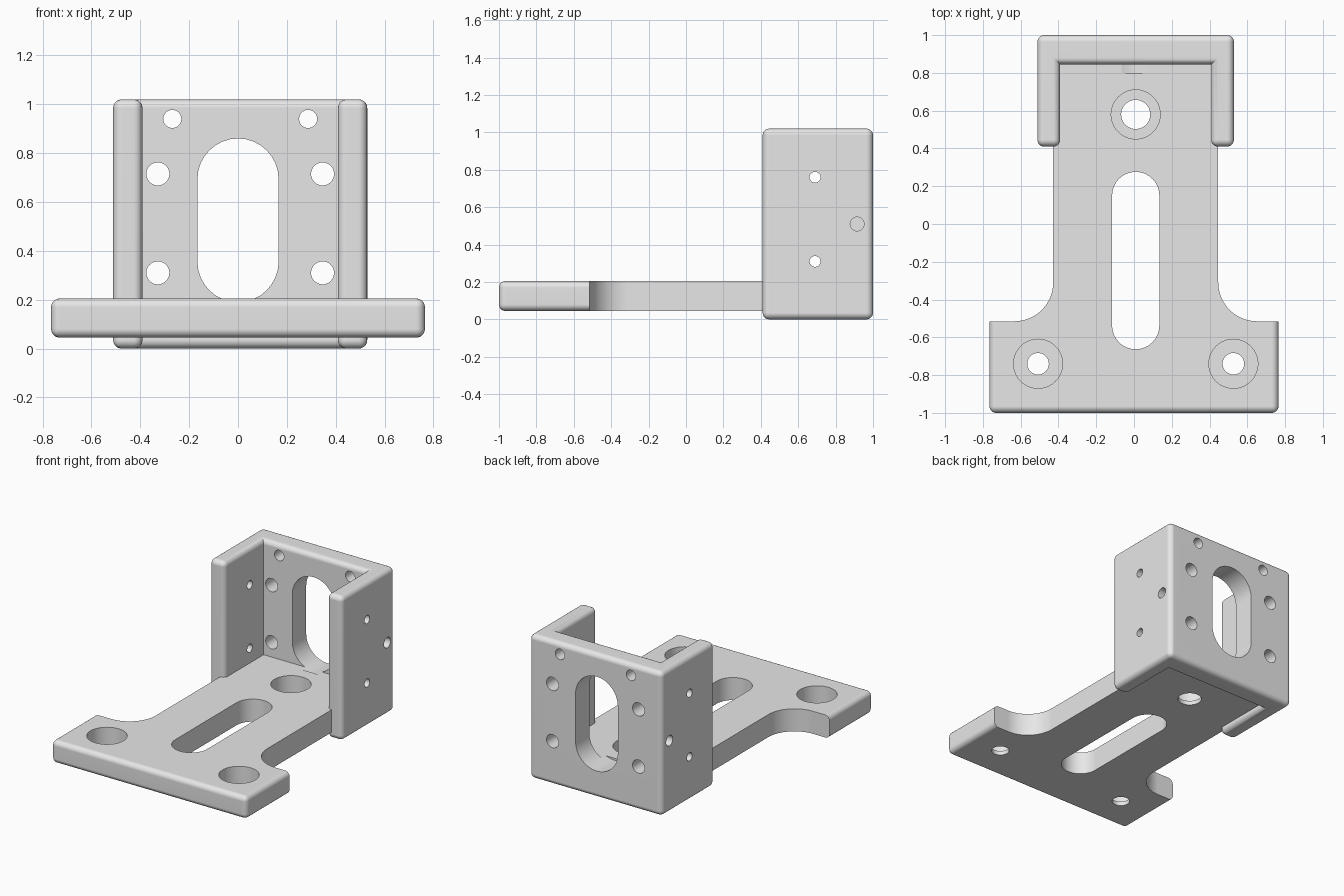
import bpy, bmesh, math
from mathutils import Vector

if "Cube" in bpy.data.objects:
    bpy.data.objects.remove(bpy.data.objects["Cube"], do_unlink=True)

grey = bpy.data.materials.new("light_grey")
grey.use_nodes = True
grey.diffuse_color = (0.8, 0.8, 0.8, 1)
grey.node_tree.nodes["Principled BSDF"].inputs["Base Color"].default_value = (0.8, 0.8, 0.8, 1)

CX = 0.009       # centre line of the bracket and neck
ROUND = 0.035    # edge rounding radius


def arc(cx, cy, r, start, end, n=16):
    """Points on an arc, angles in degrees."""
    angles = [math.radians(start + (end - start) * i / n) for i in range(n + 1)]
    return [(cx + r * math.cos(a), cy + r * math.sin(a)) for a in angles]


def slot(cx, low, high, r):
    """Upright slot outline with round ends at low and high."""
    return arc(cx, high - r, r, 0, 180) + arc(cx, low + r, r, 180, 360)


def circle(cx, cy, r):
    return arc(cx, cy, r, 0, 360, 40)[:-1]


def prism(name, outline, axis, low, high, rounded=None):
    """Extrude an outline along an axis; round the edges picked by a rule."""
    place = {"X": lambda u, v, w: (w, u, v),
             "Y": lambda u, v, w: (u, w, v),
             "Z": lambda u, v, w: (u, v, w)}[axis]
    bm = bmesh.new()
    face = bm.faces.new([bm.verts.new(place(u, v, low)) for u, v in outline])
    top = bmesh.ops.extrude_face_region(bm, geom=[face])["geom"]
    shift = Vector(place(0, 0, high - low))
    bmesh.ops.translate(bm, vec=shift, verts=[g for g in top if isinstance(g, bmesh.types.BMVert)])
    bmesh.ops.recalc_face_normals(bm, faces=bm.faces)
    if rounded:
        edges = [e for e in bm.edges if rounded(e.verts[0].co, e.verts[1].co)]
        bmesh.ops.bevel(bm, geom=edges, offset=ROUND, offset_type="OFFSET", segments=5,
                        profile=0.5, affect="EDGES", clamp_overlap=True)
    mesh = bpy.data.meshes.new(name)
    bm.to_mesh(mesh)
    bm.free()
    obj = bpy.data.objects.new(name, mesh)
    bpy.context.collection.objects.link(obj)
    return obj


def finish(obj, cutters):
    """Cut the holes, then colour and smooth the part."""
    bpy.ops.object.select_all(action="DESELECT")
    bpy.context.view_layer.objects.active = obj
    obj.select_set(True)
    obj.data.materials.append(grey)
    for cutter in cutters:
        mod = obj.modifiers.new("cut", "BOOLEAN")
        mod.operation = "DIFFERENCE"
        mod.solver = "EXACT"
        mod.object = cutter
        bpy.ops.object.modifier_apply(modifier=mod.name)
    bpy.ops.object.shade_smooth_by_angle(angle=math.radians(30))
    weighted = obj.modifiers.new("even_shading", "WEIGHTED_NORMAL")
    weighted.keep_sharp = True


# Base plate: wide front foot, filleted into a narrow neck
foot, shoulder, neck, fillet = 0.765, -0.515, 0.437, 0.205
right = [(foot, -1), (foot, shoulder)]
right += [(x + CX, y) for x, y in arc(neck + fillet, shoulder + fillet, fillet, 270, 180)]
right.append((neck + CX, 0.9))
left = [(-foot, -1), (-foot, shoulder)]
left += [(x + CX, y) for x, y in arc(-neck - fillet, shoulder + fillet, fillet, 270, 360)]
left.append((-neck + CX, 0.9))


def foot_rim(a, b):
    front = a.y < -0.99 and b.y < -0.99
    side = abs(a.x) > 0.76 and abs(b.x) > 0.76 and a.x * b.x > 0 and abs(a.y - b.y) > 0.1
    return front or side


base = prism("base_plate", right + left[::-1], "Z", 0.045, 0.205, foot_rim)

# Bracket: U-shaped wall around the back of the neck
half, inner, front, back, web = 0.52, 0.4, 0.41, 1.0, 0.845
u_half = [(half, back), (half, front), (inner, front), (inner, web)]
u_shape = [(x + CX, y) for x, y in u_half] + [(CX - x, y) for x, y in u_half[::-1]]


def not_inner_corner(a, b):
    return not (abs(a.y - web) < 0.001 and abs(b.y - web) < 0.001 and abs(a.z - b.z) > 0.5)


bracket = prism("bracket", u_shape, "Z", 0, 1.02, not_inner_corner)

# Window through the bracket back, just nicking the base
window = prism("window_cutter", slot(0, 0.19, 0.86, 0.166), "Y", 0.8, 1.2)

# Base slot and counterbored screw holes
base_cuts = [window, prism("slot_cutter", slot(CX, -0.663, 0.276, 0.125), "Z", -0.2, 0.5)]
for x, y, r in [(CX, 0.58, 0.077), (CX - 0.517, -0.74, 0.057), (CX + 0.517, -0.74, 0.057)]:
    base_cuts.append(prism("screw_cutter", circle(x, y, r), "Z", -0.2, 0.5))
    base_cuts.append(prism("counterbore_cutter", circle(x, y, 0.13), "Z", 0.075, 0.5))

# Bracket holes: back face, both walls, and blind holes in the wall edges
bracket_cuts = [window]
for side in (-1, 1):
    for x, z, r in [(0.278, 0.94, 0.037), (0.337, 0.715, 0.047), (0.337, 0.31, 0.047)]:
        bracket_cuts.append(prism("back_hole_cutter", circle(CX + side * x, z, r), "Y", 0.7, 1.2))
    ends = sorted((CX + side * 0.32, CX + side * 0.7))
    bracket_cuts.append(prism("blind_hole_cutter", circle(0.915, 0.51, 0.037), "X", *ends))
for z in (0.31, 0.76):
    bracket_cuts.append(prism("wall_hole_cutter", circle(0.69, z, 0.029), "X", -1, 1))

finish(base, base_cuts)
finish(bracket, bracket_cuts)

# Remove the cutters once used
for cutter in set(base_cuts + bracket_cuts):
    bpy.data.objects.remove(cutter, do_unlink=True)
